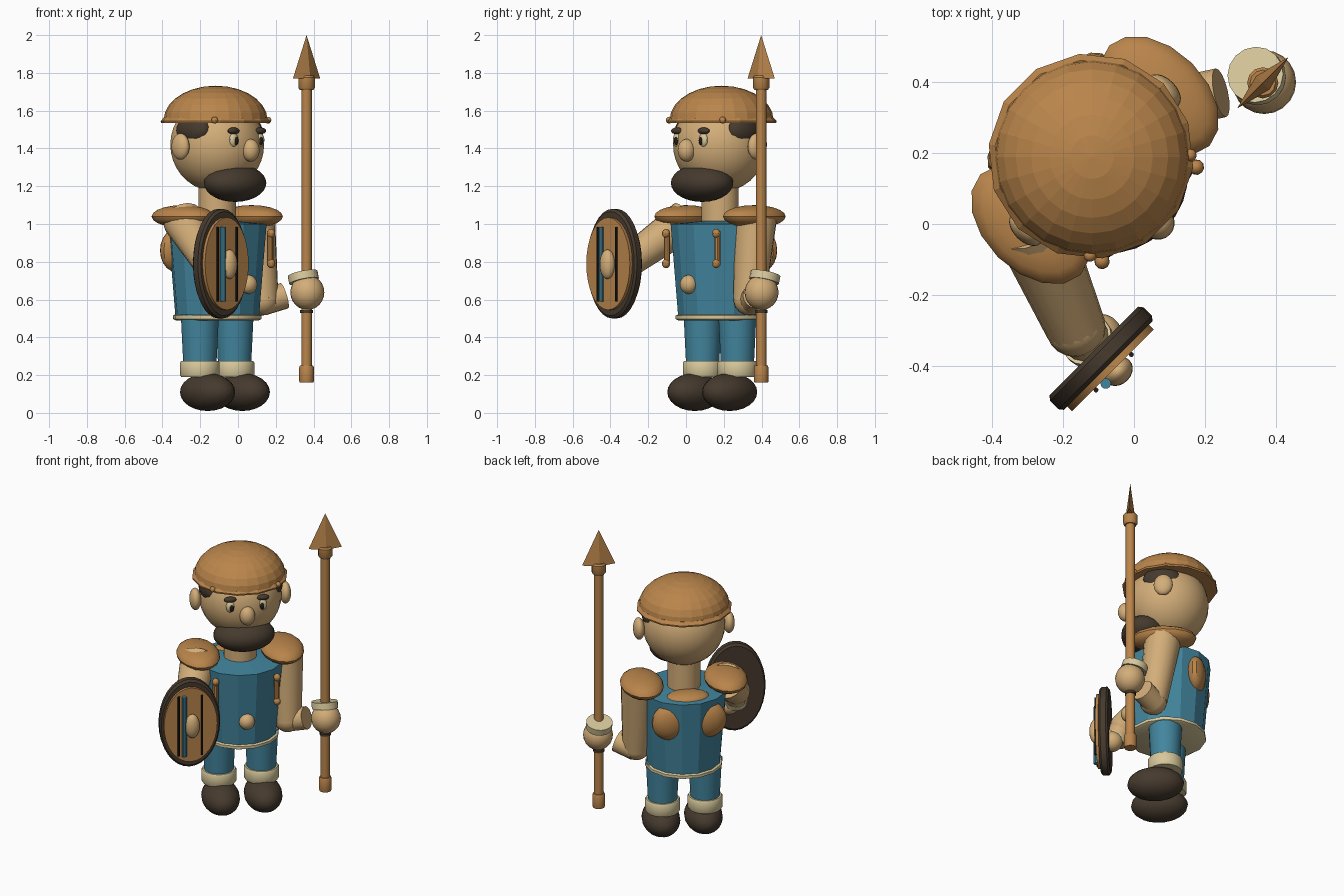
import bpy, bmesh, math
from mathutils import Matrix, Vector

if "Cube" in bpy.data.objects:
    bpy.data.objects.remove(bpy.data.objects["Cube"])


def material(name, rgb):
    m = bpy.data.materials.new(name)
    m.diffuse_color = (*rgb, 1)
    m.use_nodes = True
    m.node_tree.nodes["Principled BSDF"].inputs["Base Color"].default_value = m.diffuse_color
    return m


LEATHER = material("leather orange", (0.49, 0.235, 0.07))
SKIN = material("skin tan", (0.65, 0.42, 0.19))
BLUE = material("tunic blue", (0.055, 0.235, 0.34))
DARK = material("dark brown", (0.06, 0.042, 0.027))
CREAM = material("cream", (0.68, 0.58, 0.33))
BLACK = material("near black", (0.015, 0.012, 0.01))

# Figure frame: x = figure's left, y = backwards, turned 45 degrees in the world
FIG = Matrix.Translation((-0.11, 0.18, 0)) @ Matrix.Rotation(math.radians(45), 4, 'Z')


def P(x, y, z):
    return FIG @ Vector((x, y, z))


def finish(name, bm, mat, matrix, smooth=True):
    bm.transform(matrix)
    bmesh.ops.recalc_face_normals(bm, faces=bm.faces)
    me = bpy.data.meshes.new(name)
    bm.to_mesh(me)
    bm.free()
    me.materials.append(mat)
    ob = bpy.data.objects.new(name, me)
    bpy.context.collection.objects.link(ob)
    if smooth:
        bpy.ops.object.select_all(action='DESELECT')
        ob.select_set(True)
        bpy.context.view_layer.objects.active = ob
        bpy.ops.object.shade_smooth_by_angle(angle=math.radians(35))
    return ob


def ball(name, pos, size, mat, segs=20, rings=12, smooth=True, frame=FIG, tilt=0):
    bm = bmesh.new()
    bmesh.ops.create_uvsphere(bm, u_segments=segs, v_segments=rings, radius=1)
    m = (frame @ Matrix.Translation(pos) @ Matrix.Rotation(tilt, 4, 'Y')
         @ Matrix.Diagonal((*size, 1)))
    return finish(name, bm, mat, m, smooth)


def lathe(name, profile, mat, matrix=FIG, segs=20, smooth=True):
    """Revolve (radius, z) points about z; both ends are closed."""
    bm = bmesh.new()
    rings = []
    for r, z in profile:
        if r < 1e-5:
            rings.append([bm.verts.new((0, 0, z))])
        else:
            rings.append([bm.verts.new((r * math.cos(2 * math.pi * i / segs),
                                        r * math.sin(2 * math.pi * i / segs), z))
                          for i in range(segs)])
    for a, b in zip(rings, rings[1:]):
        for i in range(segs):
            j = (i + 1) % segs
            quad = [a[i % len(a)], a[j % len(a)], b[j % len(b)], b[i % len(b)]]
            bm.faces.new(list(dict.fromkeys(quad)))
    for ring in (rings[0], rings[-1]):
        if len(ring) > 1:
            bm.faces.new(ring)
    return finish(name, bm, mat, matrix, smooth)


def tube(name, a, b, r1, r2, mat, segs=16):
    a, b = Vector(a), Vector(b)
    d = b - a
    m = Matrix.Translation(a) @ d.to_track_quat('Z', 'Y').to_matrix().to_4x4()
    return lathe(name, [(r1, 0), (r2, d.length)], mat, m, segs)


def at(x, y, z=0):
    return FIG @ Matrix.Translation((x, y, z))


# Boots, cuffs and legs
for s, side in ((-1, "right"), (1, "left")):
    ball(side + "_boot", (s * 0.13, -0.058, 0.11), (0.115, 0.172, 0.1), DARK)
    lathe(side + "_boot_cuff", [(0.1, 0.19), (0.106, 0.2), (0.106, 0.265), (0.1, 0.275)],
          CREAM, at(s * 0.13, 0))
    lathe(side + "_leg", [(0.088, 0.24), (0.102, 0.52)], BLUE, at(s * 0.13, 0))

# Tunic with hem, belly and back plates
lathe("tunic", [(0.222, 0.5), (0.263, 1.0), (0.1, 1.015)], BLUE, segs=14, smooth=False)
lathe("tunic_hem", [(0.222, 0.49), (0.236, 0.497), (0.236, 0.515), (0.222, 0.522)], CREAM, segs=14)
ball("belly", (0, -0.235, 0.68), (0.048, 0.045, 0.05), SKIN)
ball("back_collar", (0, 0.14, 1.0), (0.13, 0.085, 0.035), LEATHER)
for s, side in ((-1, "right"), (1, "left")):
    ball(side + "_back_plate", (s * 0.12, 0.185, 0.86), (0.11, 0.06, 0.115), LEATHER, 14, 10)
    ball(side + "_shoulder_pad", (s * 0.257, 0, 1.04), (0.13, 0.2, 0.06), LEATHER, 16, 10)
    # Chest tassel with a bead at each end
    x, y = s * 0.188, -0.208
    tube(side + "_tassel", P(x, y, 0.78), P(x, y, 0.96), 0.017, 0.017, LEATHER, 10)
    for i, z in enumerate((0.79, 0.95)):
        ball(f"{side}_tassel_bead_{i}", (x, y - 0.008, z), (0.022, 0.022, 0.024), LEATHER, 10, 8)

# Neck and head
lathe("neck", [(0.1, 0.99), (0.1, 1.25)], SKIN)
ball("head", (0, 0, 1.42), (0.25, 0.25, 0.25), SKIN, 28, 18)
ball("beard", (0, -0.134, 1.217), (0.187, 0.143, 0.1), DARK, 24, 14)
ball("nose", (0, -0.251, 1.39), (0.047, 0.047, 0.06), SKIN)
for s, side in ((-1, "right"), (1, "left")):
    ball(side + "_ear", (s * 0.275, 0, 1.41), (0.035, 0.058, 0.07), SKIN)
    ball(side + "_hair", (s * 0.193, -0.015, 1.495), (0.062, 0.115, 0.08), DARK)
    ball(side + "_eye", (s * 0.098, -0.222, 1.445), (0.028, 0.018, 0.037), CREAM, 14, 10)
    ball(side + "_pupil", (s * 0.093, -0.236, 1.44), (0.013, 0.01, 0.022), BLACK, 12, 8)
    ball(side + "_eyebrow", (s * 0.1, -0.222, 1.493), (0.04, 0.02, 0.018), DARK, 12, 8)

# Helmet: faceted dome, brim and rim beads
dome = [(0.275 * math.cos(a), 1.55 + 0.182 * math.sin(a))
        for a in (math.radians(90 * i / 7) for i in range(7))]
lathe("helmet_dome", dome + [(0, 1.732)], LEATHER, at(0, 0.012), 24, False)
lathe("helmet_brim", [(0.24, 1.535), (0.288, 1.535), (0.29, 1.545), (0.272, 1.565)],
      LEATHER, at(0, 0.016), 14, False)
for s, side in ((-1, "right"), (1, "left")):
    ball(side + "_rim_bead", (s * 0.2, -0.18, 1.55), (0.018, 0.018, 0.018), LEATHER, 10, 8)

# Left arm with its short forearm
tube("left_upper_arm", (0.085, 0.37, 1.03), (0.13, 0.335, 0.6), 0.112, 0.085, SKIN)
ball("left_elbow", (0.13, 0.335, 0.6), (0.084, 0.084, 0.084), SKIN, frame=Matrix())
tube("left_forearm", (0.13, 0.345, 0.585), (0.245, 0.37, 0.62), 0.07, 0.07, SKIN)

# Right arm reaching forward to the shield
tube("right_upper_arm", (-0.29, 0.0, 1.02), (-0.165, -0.29, 0.81), 0.11, 0.085, SKIN)
ball("right_elbow", (-0.165, -0.29, 0.81), (0.085, 0.085, 0.085), SKIN, frame=Matrix())
tube("right_forearm", (-0.165, -0.29, 0.81), (-0.13, -0.33, 0.72), 0.08, 0.065, SKIN)
tube("right_wrist_cuff", (-0.135, -0.325, 0.74), (-0.125, -0.335, 0.71), 0.075, 0.075, CREAM)
ball("right_hand", (-0.095, -0.315, 0.69), (0.062, 0.062, 0.062), SKIN, frame=Matrix())

# Oval shield: dark rim disc, face plate, boss and bars
SHIELD = at(-0.383, 0, 0.79) @ Matrix.Rotation(math.radians(90), 4, 'X')


def oval(name, w, h, near, far, bevel, mat):
    prof = [(1 - bevel, near), (1, near + 0.012 * (bevel > 0)),
            (1, far - 0.012 * (bevel > 0)), (1 - bevel, far)]
    if not bevel:
        prof = [(1, near), (1, far)]
    lathe(name, prof, mat, SHIELD @ Matrix.Diagonal((w, h, 1, 1)), 32)


oval("shield_rim", 0.186, 0.29, 0.378, 0.436, 0.05, DARK)
oval("shield_face", 0.163, 0.245, 0.43, 0.455, 0, LEATHER)
ball("shield_boss", (-0.375, -0.468, 0.787), (0.045, 0.036, 0.078), SKIN)
for name, x, y, r, mat in (("shield_bar_blue", -0.424, -0.467, 0.015, BLUE),
                           ("shield_bar_outer", -0.456, -0.46, 0.007, BLACK),
                           ("shield_bar_inner", -0.315, -0.46, 0.007, BLACK)):
    tube(name, P(x, y, 0.59), P(x, y, 0.985), r, r, mat, 10)

# Spear
SPEAR = Matrix.Translation((0.363, 0.398, 0))
lathe("spear_shaft", [(0.028, 0.2), (0.028, 1.75)], LEATHER, SPEAR, 12)
lathe("spear_butt", [(0.036, 0.16), (0.039, 0.17), (0.039, 0.24), (0.034, 0.252)], LEATHER, SPEAR, 12)
lathe("spear_ferrule", [(0.036, 1.71), (0.044, 1.722), (0.044, 1.775), (0.036, 1.785)],
      LEATHER, SPEAR, 12)
lathe("spear_band", [(0.034, 0.53), (0.034, 0.545)], DARK, SPEAR, 12)
lathe("spear_head", [(1, 1.77), (0, 2.0)], LEATHER,
      SPEAR @ Matrix.Rotation(math.radians(45), 4, 'Z') @ Matrix.Diagonal((0.102, 0.028, 1, 1)),
      4, False)

# Hand gripping the spear, with a tilted cuff
ball("left_hand", (0.367, 0.4, 0.638), (0.09, 0.09, 0.093), SKIN, frame=Matrix())
tube("left_wrist_cuff", (0.35, 0.413, 0.697), (0.342, 0.421, 0.738), 0.08, 0.08, CREAM)
